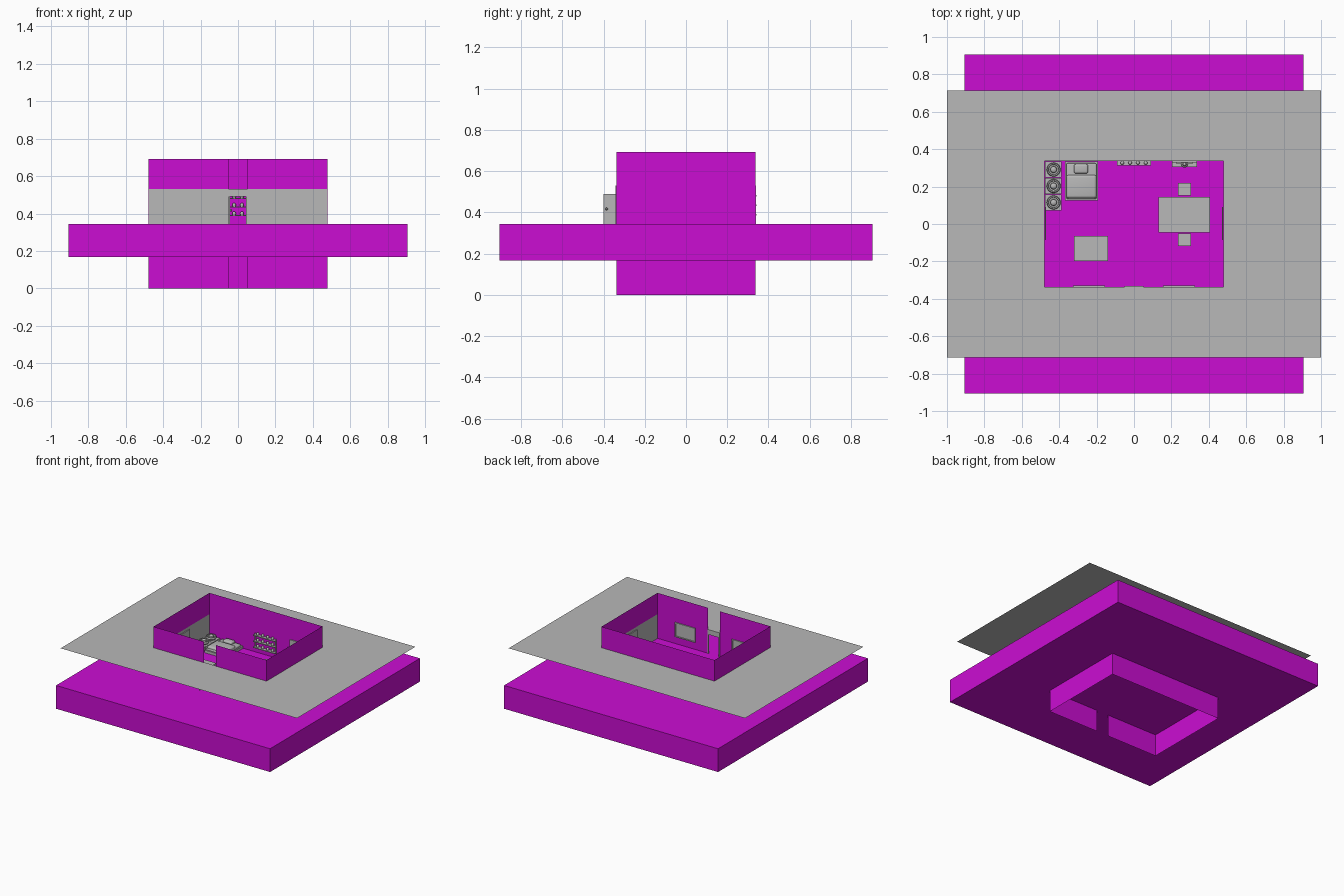
import bpy, bmesh, math
from mathutils import Vector

if "Cube" in bpy.data.objects:
    bpy.data.objects.remove(bpy.data.objects["Cube"])

def material(name, rgb):
    m = bpy.data.materials.new(name)
    m.diffuse_color = (*rgb, 1)
    m.use_nodes = True
    m.node_tree.nodes["Principled BSDF"].inputs["Base Color"].default_value = m.diffuse_color
    return m

MAGENTA = material("magenta", (0.60, 0.004, 0.65))
GREY = material("grey", (0.48, 0.48, 0.48))
FLOOR = 0.345
HX, HY = 0.478, 0.338      # half size of the room
DOOR = 0.05                # half width of the doorway

def finish(name, bm, mat, smooth=False):
    me = bpy.data.meshes.new(name)
    bm.to_mesh(me)
    bm.free()
    me.materials.append(mat)
    ob = bpy.data.objects.new(name, me)
    bpy.context.collection.objects.link(ob)
    if smooth:
        bpy.ops.object.select_all(action='DESELECT')
        ob.select_set(True)
        bpy.context.view_layer.objects.active = ob
        bpy.ops.object.shade_smooth_by_angle(angle=math.radians(40))
    return ob

def box(name, x0, x1, y0, y1, z0, z1, mat=GREY, bevel=0, segs=3):
    bm = bmesh.new()
    bmesh.ops.create_cube(bm, size=1)
    for v in bm.verts:
        v.co = Vector(((x0 + x1) / 2 + v.co.x * (x1 - x0),
                       (y0 + y1) / 2 + v.co.y * (y1 - y0),
                       (z0 + z1) / 2 + v.co.z * (z1 - z0)))
    if bevel:
        bmesh.ops.bevel(bm, geom=bm.edges[:], offset=bevel, segments=segs,
                        profile=0.5, affect='EDGES')
    return finish(name, bm, mat, bevel > 0)

def lathe(name, x, y, profile, n=20):
    """Turn (radius, height) points around a vertical axis."""
    bm = bmesh.new()
    vs = [bm.verts.new((r, 0, z)) for r, z in profile]
    es = [bm.edges.new(p) for p in zip(vs, vs[1:])]
    bmesh.ops.spin(bm, geom=vs + es, cent=(0, 0, 0), axis=(0, 0, 1),
                   angle=2 * math.pi, steps=n)
    bmesh.ops.remove_doubles(bm, verts=bm.verts[:], dist=1e-5)
    bmesh.ops.recalc_face_normals(bm, faces=bm.faces[:])
    bmesh.ops.translate(bm, verts=bm.verts[:], vec=(x, y, 0))
    return finish(name, bm, GREY, True)

def wall_sheet(name, hx, hy, z0, z1, mat):
    """Thin wall ring, open at the doorway in the front."""
    path = [(-DOOR, -hy), (-hx, -hy), (-hx, hy), (hx, hy), (hx, -hy), (DOOR, -hy)]
    bm = bmesh.new()
    lo = [bm.verts.new((x, y, z0)) for x, y in path]
    hi = [bm.verts.new((x, y, z1)) for x, y in path]
    for i in range(len(path) - 1):
        bm.faces.new((lo[i + 1], lo[i], hi[i], hi[i + 1]))
    return finish(name, bm, mat)

# Ground slab and room walls
box("ground_slab", -0.905, 0.905, -0.905, 0.905, 0.167, FLOOR, MAGENTA)
wall_sheet("room_walls", HX, HY, 0, 0.692, MAGENTA)
# Lower wall lining: outside at front and back, inside at the sides
wall_sheet("lower_wall_lining", HX - 0.002, HY + 0.002, FLOOR, 0.531, GREY)

# Flat sheet around the room, with an opening
bm = bmesh.new()
outer = [bm.verts.new((sx, sy, 0.531)) for sx, sy in
         ((-1, -0.715), (1, -0.715), (1, 0.715), (-1, 0.715))]
inner = [bm.verts.new((sx * HX, sy * HY, 0.531)) for sx, sy in
         ((-1, -1), (1, -1), (1, 1), (-1, 1))]
for i in range(4):
    j = (i + 1) % 4
    bm.faces.new((outer[i], outer[j], inner[j], inner[i]))
finish("surround_sheet", bm, GREY)

# Doorway frame and open door leaf
for s in (-1, 1):
    box("door_post", s * 0.047 - 0.003, s * 0.047 + 0.003, -0.342, -0.332, FLOOR, 0.53)
box("door_lintel", -0.05, 0.05, -0.342, -0.332, 0.492, 0.53)
box("door_leaf", -0.05, -0.044, -0.40, -0.335, FLOOR, 0.49)
lathe("door_knob", -0.038, -0.385, [(0, .41), (.005, .412), (.007, .417), (.005, .422), (0, .424)], 10)

# Windows: pane plus frame, on the front wall and on the side walls
for s in (-1, 1):
    x0, x1 = s * 0.24 - 0.085, s * 0.24 + 0.085
    box("front_window_pane", x0, x1, -0.336, -0.333, 0.40, 0.51)
    xa, xb = sorted((s * 0.476, s * 0.470))
    box("side_window_pane", xa, xb, -0.085, 0.09, 0.40, 0.51)
    for z in (0.40, 0.502):
        box("front_window_rail", x0, x1, -0.335, -0.328, z, z + 0.008)
    for x in (x0, x1 - 0.008):
        box("front_window_stile", x, x + 0.008, -0.335, -0.328, 0.40, 0.51)

# Three stands with ringed round tops along the left wall
for y in (0.115, 0.203, 0.291):
    box("pot_stand", -0.475, -0.387, y - 0.042, y + 0.042, FLOOR, 0.372)
    lathe("round_pot", -0.43, y, [(0, .37), (.028, .37), (.037, .383), (.034, .395),
          (.028, .395), (.026, .385), (.018, .385), (.016, .398), (.008, .404), (0, .404)], 24)

# Bed with mattress, blanket and pillow
box("bed_frame", -0.37, -0.192, 0.125, 0.333, FLOOR, 0.365)
box("mattress", -0.362, -0.2, 0.133, 0.325, 0.36, 0.38, GREY, 0.008)
box("blanket", -0.362, -0.2, 0.138, 0.262, 0.365, 0.395, GREY, 0.014, 4)
box("pillow", -0.322, -0.245, 0.27, 0.32, 0.375, 0.40, GREY, 0.011, 4)

# Tables
def table(name, x0, x1, y0, y1, top):
    box(name + "_top", x0, x1, y0, y1, top - 0.012, top)
    for x in (x0 + 0.012, x1 - 0.024):
        for y in (y0 + 0.012, y1 - 0.024):
            box(name + "_leg", x, x + 0.012, y, y + 0.012, FLOOR, top - 0.012)

table("dining_table", 0.132, 0.407, -0.045, 0.145, 0.425)
table("low_table", -0.32, -0.138, -0.198, -0.065, 0.40)
for y in (-0.118, 0.152):
    table("stool", 0.236, 0.304, y, y + 0.068, 0.39)

# Wall shelves with jars on the back wall
for z in (0.386, 0.432, 0.478):
    box("wall_shelf", -0.09, 0.09, 0.312, 0.341, z, z + 0.006)
    for i in range(4):
        lathe("shelf_jar", -0.063 + i * 0.042, 0.327, [(0, z + .006), (.008, z + .006),
              (.010, z + .012), (.009, z + .02), (.005, z + .024), (0, z + .025)], 12)
for x in (-0.09, 0.084):
    box("shelf_side", x, x + 0.006, 0.33, 0.337, 0.38, 0.49)

# Wall cabinet with a round fixture
box("wash_cabinet", 0.204, 0.336, 0.305, 0.338, FLOOR, 0.47)
box("cabinet_back", 0.204, 0.336, 0.33, 0.337, 0.47, 0.52)
box("cabinet_bracket", 0.228, 0.312, 0.32, 0.33, 0.475, 0.483)
lathe("round_fixture", 0.27, 0.32, [(0, .47), (.018, .47), (.018, .485), (.01, .492),
      (.008, .51), (0, .514)], 16)
